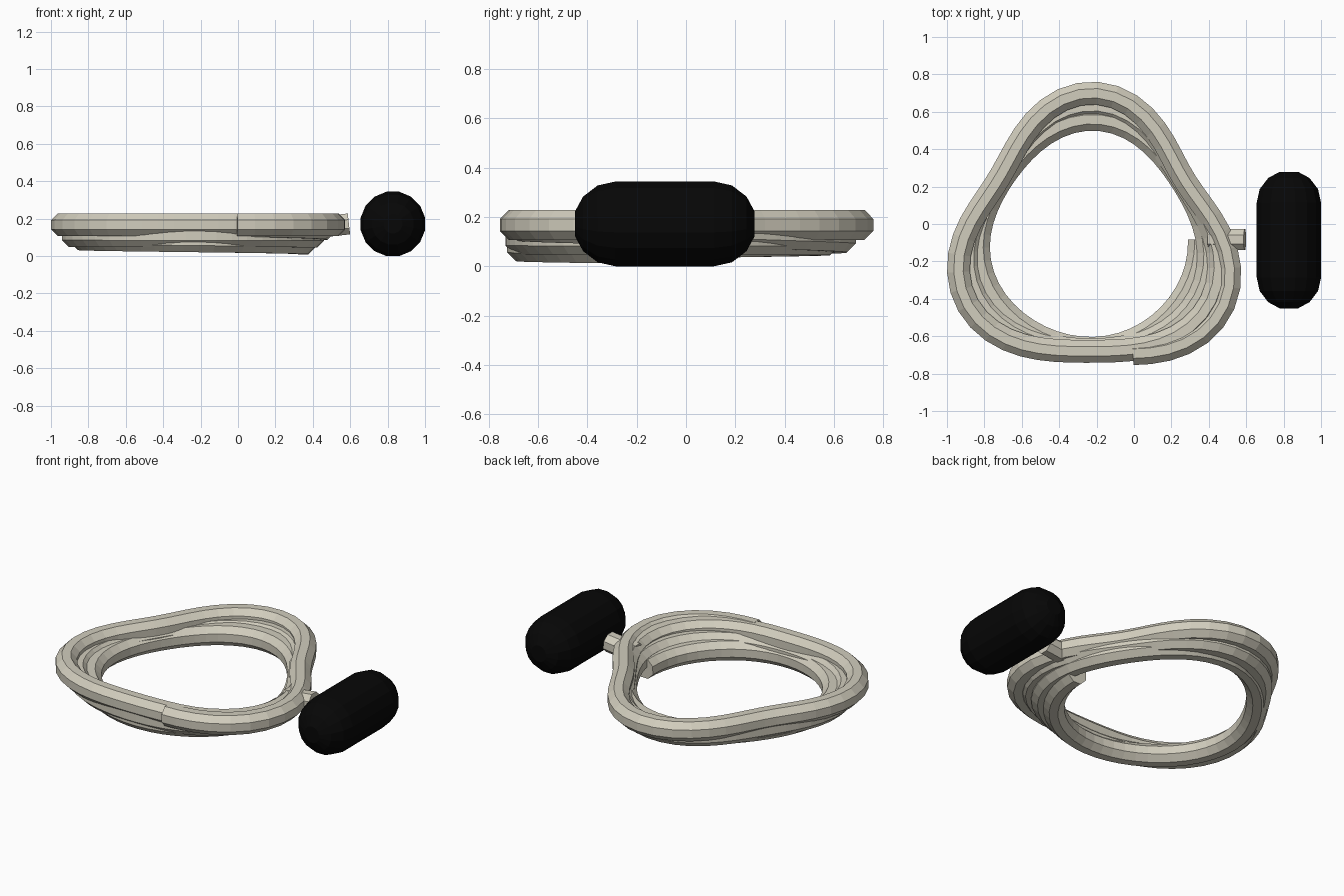
import bpy, bmesh, math
from mathutils import Vector

if "Cube" in bpy.data.objects:
    bpy.data.objects.remove(bpy.data.objects["Cube"])


def material(name, rgb):
    m = bpy.data.materials.new(name)
    m.diffuse_color = (*rgb, 1)
    m.use_nodes = True
    m.node_tree.nodes["Principled BSDF"].inputs["Base Color"].default_value = m.diffuse_color
    return m


ROPE = material("pale_rope", (0.64, 0.61, 0.51))
BLACK = material("matte_black", (0.002, 0.002, 0.002))
UP = Vector((0, 0, 1))


def sweep(name, path, radii, sides, mat):
    """Skin flat-topped polygon rings along a path; radii are flat-to-flat half widths."""
    bm = bmesh.new()
    rings = []
    for i, p in enumerate(path):
        tangent = (path[min(i + 1, len(path) - 1)] - path[max(i - 1, 0)]).normalized()
        side = tangent.cross(UP).normalized()
        up = side.cross(tangent)
        r = radii[i] / math.cos(math.pi / sides)
        angles = [(k + 0.5) * math.tau / sides for k in range(sides)]
        rings.append([bm.verts.new(p + r * (math.cos(a) * side + math.sin(a) * up))
                      for a in angles])
    for a, b in zip(rings, rings[1:]):
        for k in range(sides):
            n = (k + 1) % sides
            bm.faces.new((a[k], a[n], b[n], b[k]))
    bm.faces.new(rings[0])
    bm.faces.new(rings[-1])
    bmesh.ops.recalc_face_normals(bm, faces=bm.faces)
    mesh = bpy.data.meshes.new(name)
    bm.to_mesh(mesh)
    bm.free()
    mesh.materials.append(mat)
    ob = bpy.data.objects.new(name, mesh)
    bpy.context.collection.objects.link(ob)
    return ob


# Coiled rope: two low turns, then a rise to a level top turn
HEIGHTS = [(0, 0.07), (0.75, 0.106), (1.7, 0.112), (2.2, 0.1675), (4, 0.1675)]


def coil_height(turn):
    for (t0, z0), (t1, z1) in zip(HEIGHTS, HEIGHTS[1:]):
        if turn <= t1:
            return z0 + (z1 - z0) * (turn - t0) / (t1 - t0)


# Clockwise spiral that grows from a circle into three lobes
def coil_point(turn):
    th = math.radians(-2) - turn * math.tau
    lobe = 0.585 + 0.07 * turn - 0.012 * max(0, math.sin(th))
    valley = 0.573 - 0.025 * math.sin(th) + 0.008 * turn
    w = 0.5 + 0.5 * math.cos(3 * (th - math.pi / 2))
    r = valley + (lobe - valley) * w
    return Vector((-0.23 + r * math.cos(th), -0.065 + r * math.sin(th), coil_height(turn)))


STEPS, TURNS = 160, 3.19
coil = [coil_point(TURNS * i / STEPS) for i in range(STEPS + 1)]
sweep("rope_coil", coil, [0.061] * len(coil), 8, ROPE)

# Short rope tail pointing at the float
sweep("rope_tail", [Vector((0.40, -0.083, 0.150)), Vector((0.593, -0.083, 0.172))],
      [0.056] * 2, 8, ROPE)

# Capsule float lying along y
R, HALF = 0.172, 0.2
caps = [math.radians(a) for a in (73, 50, 25, 0)]
profile = [(-HALF - R * math.sin(a), R * math.cos(a)) for a in caps]
profile += [(-y, r) for y, r in reversed(profile)]
sweep("float", [Vector((0.828, -0.086 + y, R)) for y, r in profile],
      [r for y, r in profile], 16, BLACK)
